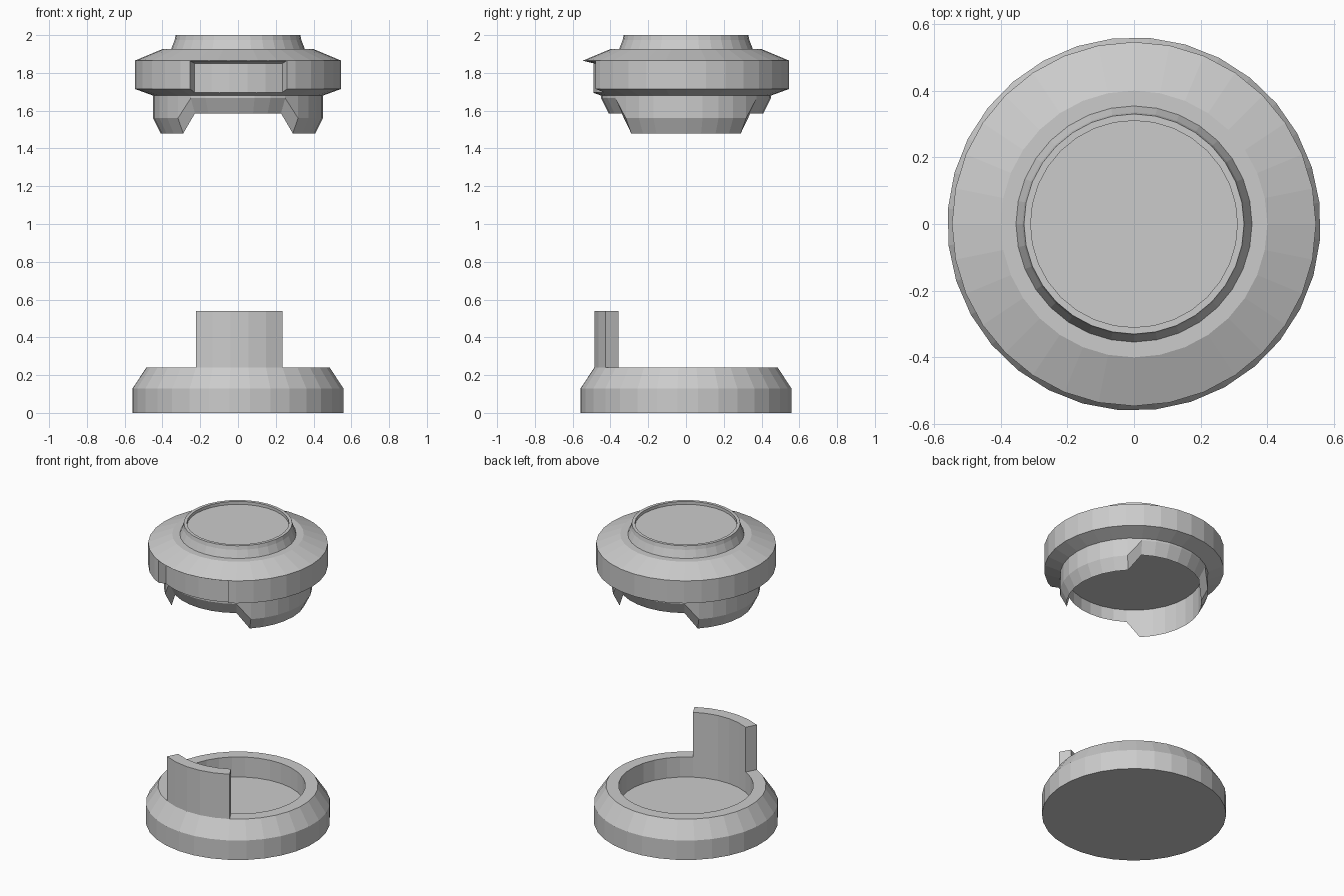
import bpy, bmesh
from math import sin, cos, atan2, pi, radians, tau

if "Cube" in bpy.data.objects:
    bpy.data.objects.remove(bpy.data.objects["Cube"])

SEG = 32
STEP = tau / SEG


def new_object(name, bm):
    bmesh.ops.recalc_face_normals(bm, faces=bm.faces)
    mesh = bpy.data.meshes.new(name)
    bm.to_mesh(mesh)
    bm.free()
    ob = bpy.data.objects.new(name, mesh)
    bpy.context.collection.objects.link(ob)
    return ob


def ring_loops(bm, profile, angles):
    """One column of vertices per angle, measured from the -y axis."""
    return [[bm.verts.new((r * sin(a), -r * cos(a), z)) for r, z in profile]
            for a in angles]


def lathe(profile, offset):
    """Closed turned solid; the first and last profile points become caps."""
    bm = bmesh.new()
    cols = ring_loops(bm, profile, [i * STEP + offset for i in range(SEG)])
    for i, a in enumerate(cols):
        b = cols[(i + 1) % SEG]
        for k in range(len(profile) - 1):
            bm.faces.new((a[k], b[k], b[k + 1], a[k + 1]))
    bm.faces.new([c[0] for c in cols])
    bm.faces.new([c[-1] for c in cols])
    return bm


def angle_from_front(co):
    return abs(atan2(co.x, -co.y))


# Base cup: half-step offset so one facet faces the front
base = lathe([(0.56, 0), (0.56, 0.13), (0.487, 0.24), (0.41, 0.24), (0.41, 0.105)],
             STEP / 2 + radians(0.9))

# Upright tab: five rim faces at the front pulled upwards
tab = []
for f in base.faces:
    c = f.calc_center_median()
    if len(f.verts) == 4 and c.z > 0.235 and angle_from_front(c) < 2.4 * STEP:
        tab.append(f)
grown = bmesh.ops.extrude_face_region(base, geom=tab)
bmesh.ops.translate(base, vec=(0, 0, 0.30),
                    verts=[g for g in grown["geom"] if isinstance(g, bmesh.types.BMVert)])
leftover = [f for f in tab if f.is_valid]
if leftover:
    bmesh.ops.delete(base, geom=leftover, context='FACES_ONLY')
new_object("base_cup", base)

# Lid: stepped neck, wide band and hollow skirt
lid = lathe([(0.31, 1.98), (0.31, 2.0), (0.33, 2.0), (0.335, 1.975), (0.354, 1.926),
             (0.40, 1.926), (0.546, 1.865), (0.546, 1.715), (0.45, 1.68),
             (0.45, 1.56), (0.41, 1.48), (0.41, 1.67)], 0)

# Skirt notches front and back, leaving a leg on each side
for v in lid.verts:
    a = angle_from_front(v.co)
    if v.co.z < 1.6 and min(a, pi - a) < 3.5 * STEP:
        v.co.z += 0.106
lid_ob = new_object("lid", lid)

# Cutter for the shallow slot in the front of the band
cut = bmesh.new()
section = [(0.493, 1.60), (0.70, 1.60), (0.70, 1.864), (0.546, 1.864), (0.493, 1.851)]
cols = ring_loops(cut, section, [(i - 2.5) * STEP + radians(0.3) for i in range(6)])
n = len(section)
for a, b in zip(cols, cols[1:]):
    for k in range(n):
        cut.faces.new((a[k], b[k], b[(k + 1) % n], a[(k + 1) % n]))
cut.faces.new(cols[0])
cut.faces.new(cols[-1])
cutter = new_object("slot_cutter", cut)
cutter.hide_render = True
cutter.hide_set(True)

slot = lid_ob.modifiers.new("front_slot", 'BOOLEAN')
slot.operation = 'DIFFERENCE'
slot.solver = 'EXACT'
slot.object = cutter
